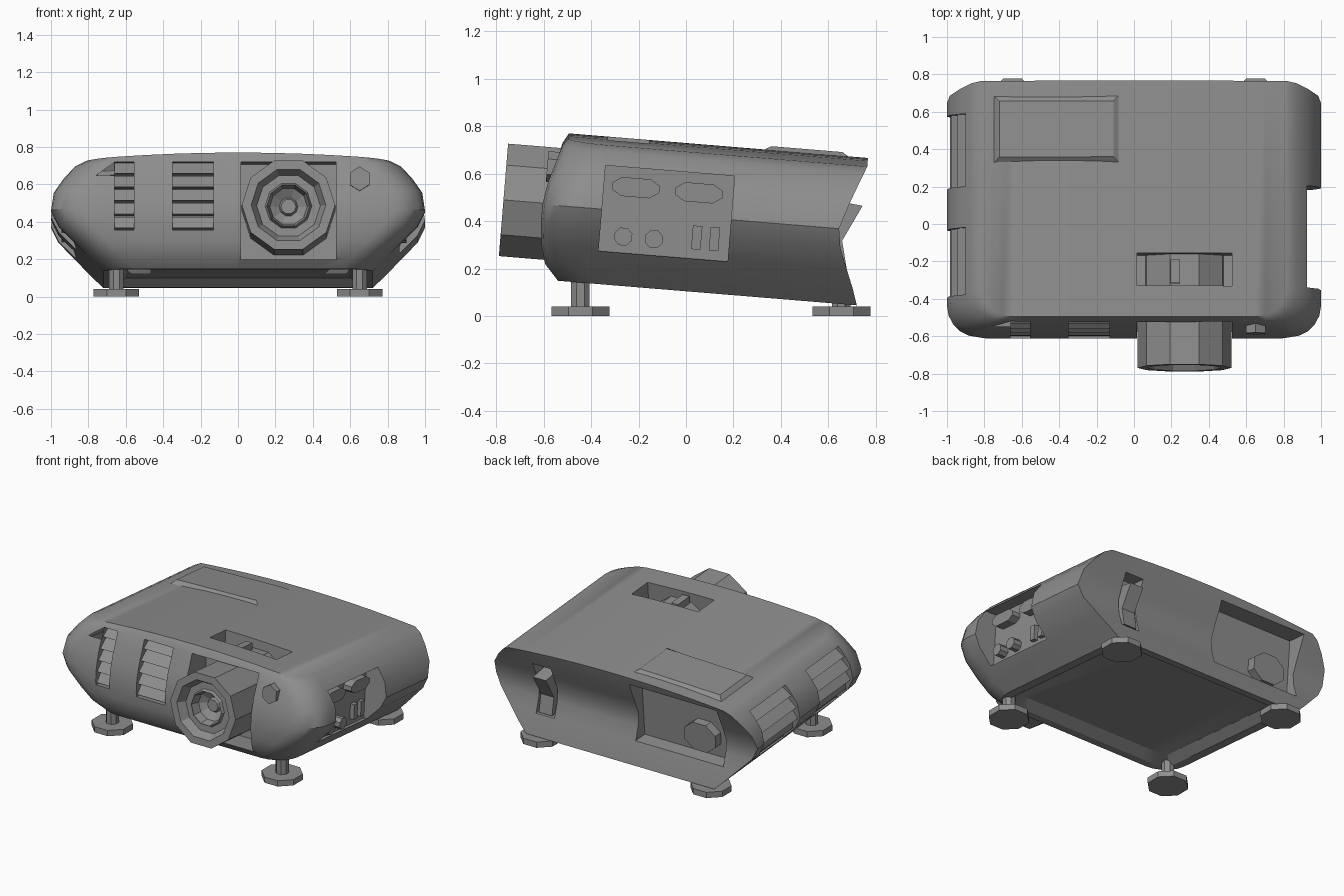
import bpy, bmesh, math

cube = bpy.data.objects.get("Cube")
if cube:
    bpy.data.objects.remove(cube, do_unlink=True)

TILT = -0.082
grey = bpy.data.materials.new("casing_grey")
grey.use_nodes = True
GREY = (0.27, 0.27, 0.27, 1)
grey.diffuse_color = GREY
grey.node_tree.nodes["Principled BSDF"].inputs["Base Color"].default_value = GREY


def loft(name, rings, tilt=TILT):
    """Skin even-sized rings; both ends are closed with strips of quads."""
    bm = bmesh.new()
    loops = [[bm.verts.new(p) for p in ring] for ring in rings]
    n = len(rings[0])
    for a, b in zip(loops, loops[1:]):
        for i in range(n):
            j = (i + 1) % n
            bm.faces.new((a[i], a[j], b[j], b[i]))
    for cap in (loops[0], loops[-1]):
        for i in range(n // 2 - 1):
            bm.faces.new((cap[i], cap[i + 1], cap[-2 - i], cap[-1 - i]))
    bmesh.ops.recalc_face_normals(bm, faces=bm.faces)
    return finish(name, bm, tilt)


def finish(name, bm, tilt=TILT):
    mesh = bpy.data.meshes.new(name)
    bm.to_mesh(mesh)
    bm.free()
    mesh.materials.append(grey)
    obj = bpy.data.objects.new(name, mesh)
    obj.rotation_euler.x = tilt
    bpy.context.collection.objects.link(obj)
    return obj


def prism(name, profile, axis, a, b):
    """Extrude a 2D profile along x (profile in y, z) or y (profile in x, z)."""
    bm = bmesh.new()
    place = (lambda p, t: (t, p[0], p[1])) if axis == "x" else (lambda p, t: (p[0], t, p[1]))
    ends = [[bm.verts.new(place(p, t)) for p in profile] for t in (a, b)]
    n = len(profile)
    for i in range(n):
        j = (i + 1) % n
        bm.faces.new((ends[0][i], ends[0][j], ends[1][j], ends[1][i]))
    for end in ends:
        bm.faces.new(end)
    bmesh.ops.recalc_face_normals(bm, faces=bm.faces)
    return finish(name, bm)


def rect(x0, x1, z0, z1):
    return [(x0, z0), (x1, z0), (x1, z1), (x0, z1)]


def ngon(cx, cz, rx, rz, n, turn=0.0):
    return [(cx + rx * math.cos(math.tau * i / n + turn),
             cz + rz * math.sin(math.tau * i / n + turn)) for i in range(n)]


# Casing levels: height, half width, front, back, share of the roof crown
LEVELS = [
    (0.104, 0.72, -0.55, 0.714, 0), (0.17, 0.79, -0.61, 0.692, 0),
    (0.25, 0.87, -0.632, 0.66, 0), (0.34, 0.96, -0.642, 0.625, 0),
    (0.42, 1.0, -0.642, 0.613, 0), (0.52, 0.985, -0.625, 0.645, 0),
    (0.60, 0.93, -0.60, 0.675, 0), (0.665, 0.87, -0.578, 0.70, 0.5),
    (0.687, 0.82, -0.555, 0.71, 1)]
UNDERSIDE = [(0.15, 0.6, -0.42, 0.6, 0), (0.104, 0.66, -0.49, 0.66, 0)]


def at_height(z, column):
    for lo, hi in zip(LEVELS, LEVELS[1:]):
        if z <= hi[0]:
            t = (z - lo[0]) / (hi[0] - lo[0])
            return lo[column] + t * (hi[column] - lo[column])
    return LEVELS[-1][column]


def casing_ring(z, w, front, back, crown, r=0.17):
    arc = [(w - r + r * math.cos(a), front + r - r * math.sin(a))
           for a in (math.pi / 2 * i / 5 for i in range(6))]
    left = [(-x, y) for x, y in arc]
    middle = [((w - r) * k / 4, front) for k in range(-3, 4)]
    edge = left + middle + arc[::-1]
    pts = edge + [(x, back) for x, y in edge[::-1]]
    return [(x, y, z + crown * 0.04 * (1 - (x / 0.86) ** 2)) for x, y in pts]


casing = loft("casing", [casing_ring(*lv, r=0.03) for lv in UNDERSIDE]
              + [casing_ring(*lv) for lv in LEVELS])

# Openings cut into the casing
FRONT_VENTS = [(-0.66, -0.555), (-0.35, -0.13)]
SIDE_VENTS = [(-0.43, -0.07), (0.15, 0.54)]
SLATS = 5
V0, V1 = 0.305, 0.675
S0, S1 = 0.25, 0.63


def steps(lo, hi, n):
    return [lo + (hi - lo) * i / n for i in range(n + 1)]


cutters = [
    prism("cut_lens", rect(-0.9, -0.42, 0.15, 0.675), "x", 0.015, 0.525),
    prism("cut_slot", rect(-0.39, -0.215, 0.55, 0.9), "x", 0.015, 0.525),
    prism("cut_ports", rect(-0.39, 0.156, 0.243, 0.605), "x", 0.84, 1.2),
    prism("cut_socket", rect(0.56, 0.9, 0.25, 0.67), "x", -0.76, -0.09),
    prism("cut_switch", rect(0.57, 0.9, 0.24, 0.6), "x", 0.53, 0.67)]
for a, b in FRONT_VENTS:
    inner = [(at_height(z, 2) + 0.07, z) for z in steps(V0, V1, 6)]
    cutters.append(prism("cut_front_vent", inner + [(-0.8, V1), (-0.8, V0)], "x", a, b))
for a, b in SIDE_VENTS:
    inner = [(0.08 - at_height(z, 1), z) for z in steps(S0, S1, 6)]
    cutters.append(prism("cut_side_vent", inner + [(-1.2, S1), (-1.2, S0)], "y", a, b))

for cutter in cutters:
    cutter.hide_render = True
    mod = casing.modifiers.new(cutter.name, "BOOLEAN")
    mod.operation, mod.solver, mod.object = "DIFFERENCE", "EXACT", cutter
bpy.context.view_layer.update()
cut_mesh = bpy.data.meshes.new_from_object(
    casing.evaluated_get(bpy.context.evaluated_depsgraph_get()))
casing.modifiers.clear()
casing.data = cut_mesh
for cutter in cutters:
    bpy.data.objects.remove(cutter, do_unlink=True)
bpy.ops.object.select_all(action="DESELECT")
casing.select_set(True)
bpy.context.view_layer.objects.active = casing
bpy.ops.object.shade_smooth_by_angle(angle=math.radians(32))


# Sloping vent slats that follow the casing surface
def slats(name, column, sign, axis, a, b, lo, hi):
    pitch = (hi - lo) / SLATS
    for i in range(SLATS):
        z = lo + pitch * i
        low = sign * at_height(z + 0.01, column)
        top = sign * at_height(z + pitch, column)
        inward = 1
        prism(name, [(low + 0.012 * inward, z + 0.012), (top + 0.055 * inward, z + pitch),
                     (top + 0.085 * inward, z + pitch), (low + 0.085 * inward, z + 0.004)],
              axis, a, b)


for a, b in FRONT_VENTS:
    slats("front_vent_slat", 2, 1, "x", a, b, V0, V1)
for a, b in SIDE_VENTS:
    slats("side_vent_slat", 1, -1, "y", a, b, S0, S1)

# Lens barrel with stepped rings
LENS_X, LENS_Z = 0.27, 0.425
LENS = [(0.25, -0.2), (0.25, -0.807), (0.2, -0.807), (0.17, -0.75), (0.125, -0.75),
        (0.115, -0.77), (0.1, -0.71), (0.05, -0.68), (0.04, -0.7)]
loft("lens", [[(x, y, z) for x, z in ngon(LENS_X, LENS_Z, r, r, 10)] for r, y in LENS])
prism("focus_tab", rect(-0.375, -0.25, 0.62, 0.71), "x", 0.195, 0.245)

# Front sensor knob
prism("front_knob", ngon(0.65, 0.58, 0.06, 0.065, 6, math.pi / 6), "y", -0.635, -0.5)

# Raised lamp cover on the roof
loft("lamp_cover", [
    [(-0.75, 0.27, 0.67), (-0.08, 0.27, 0.7), (-0.08, 0.63, 0.7), (-0.75, 0.63, 0.67)],
    [(-0.75, 0.27, 0.694), (-0.08, 0.27, 0.725), (-0.08, 0.63, 0.725), (-0.75, 0.63, 0.694)],
    [(-0.72, 0.3, 0.725), (-0.11, 0.3, 0.743), (-0.11, 0.6, 0.743), (-0.72, 0.6, 0.725)]])


# Side connectors: wide plugs, round jacks and narrow sockets
def port(name, profile, reach):
    prism(name, profile, "x", 0.82, reach)


for y in (-0.255, 0.012):
    port("wide_port", [(y + sx * px, 0.522 + sz * pz) for sx, sz, px, pz in (
        (-1, -1, 0.1, 0.015), (-1, -1, 0.06, 0.04), (1, -1, 0.06, 0.04), (1, -1, 0.1, 0.015),
        (1, 1, 0.1, 0.015), (1, 1, 0.06, 0.04), (-1, 1, 0.06, 0.04), (-1, 1, 0.1, 0.015))], 0.9)
for y in (-0.291, -0.161):
    port("round_jack", ngon(y, 0.312, 0.04, 0.04, 8, math.pi / 8), 0.9)
for y in (0.018, 0.093):
    port("narrow_socket", rect(y - 0.02, y + 0.02, 0.283, 0.383), 0.87)

# Rear power socket and rocker switch
prism("power_socket", ngon(-0.56, 0.385, 0.13, 0.105, 8, math.pi / 8), "y", 0.54, 0.62)
prism("rocker_switch", [(0.55, 0.25), (0.66, 0.25), (0.63, 0.37), (0.704, 0.524), (0.55, 0.54)],
      "x", 0.55, 0.65)


# Feet: flat pads with short stems
def post(name, x, y, r, z0, z1):
    loft(name, [[(px, py, z) for px, py in ngon(x, y, r, r, 8, math.pi / 8)]
                for z in (z0, z1)], tilt=0)


for x in (-0.65, 0.65):
    for label, y, top in (("front", -0.445, 0.2), ("rear", 0.655, 0.1)):
        post(label + "_foot_pad", x, y, 0.132, 0, 0.04)
        post(label + "_foot_stem", x, y, 0.042, 0.03, top)
